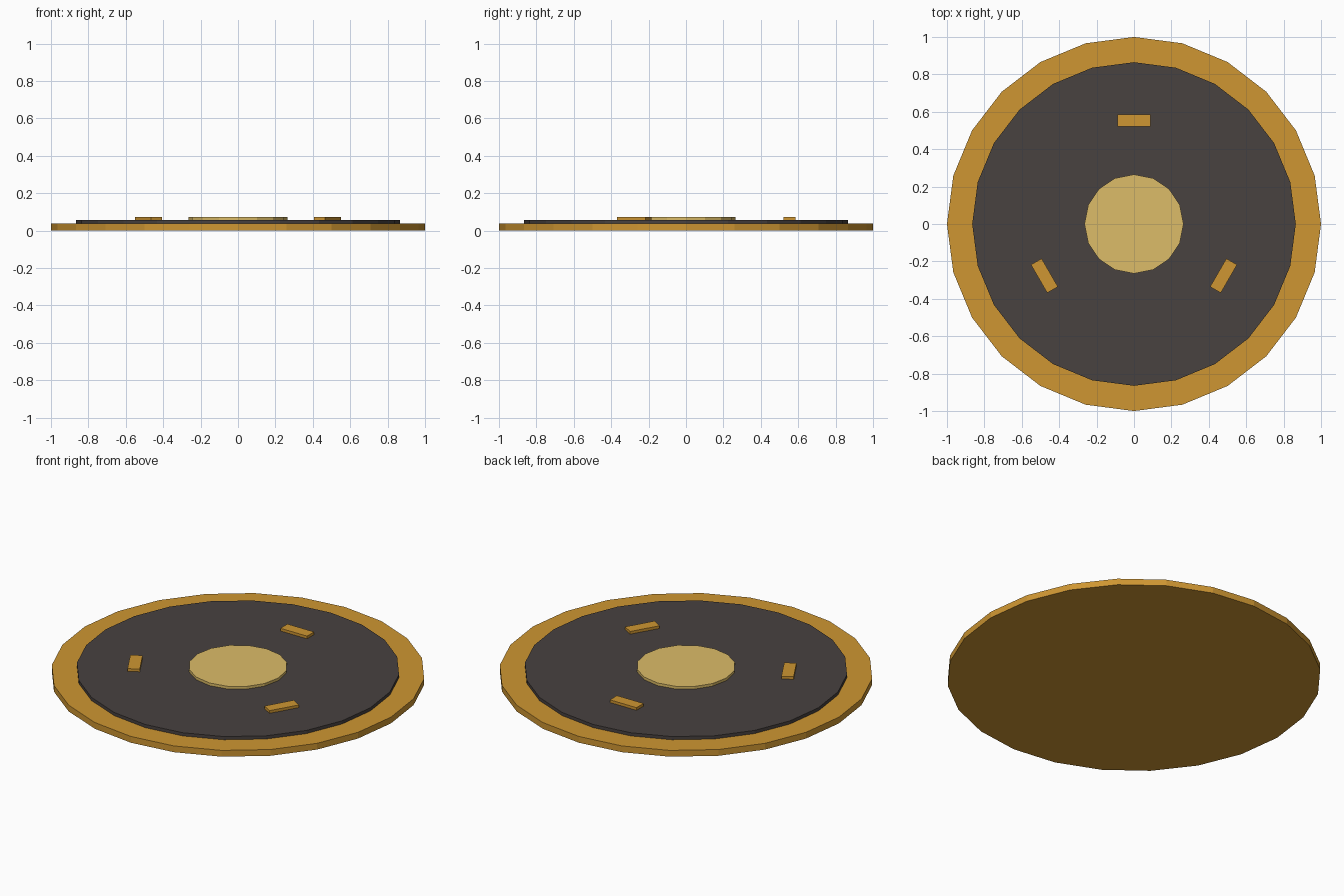
import bpy
import math

if "Cube" in bpy.data.objects:
    bpy.data.objects.remove(bpy.data.objects["Cube"])


def material(name, rgb):
    mat = bpy.data.materials.new(name)
    mat.diffuse_color = (*rgb, 1.0)
    mat.use_nodes = True
    mat.node_tree.nodes["Principled BSDF"].inputs["Base Color"].default_value = mat.diffuse_color
    return mat


def disc(name, radius, z0, z1, sides, mat):
    bpy.ops.mesh.primitive_cylinder_add(
        vertices=sides, radius=radius, depth=z1 - z0, location=(0, 0, (z0 + z1) / 2))
    ob = bpy.context.object
    ob.name = name
    ob.data.materials.append(mat)
    return ob


amber = material("amber", (0.62, 0.305, 0.032))
charcoal = material("charcoal", (0.065, 0.054, 0.051))
pale_gold = material("pale_gold", (0.716, 0.503, 0.138))

BASE_TOP, FACE_TOP, RAISED_TOP = 0.037, 0.056, 0.072

# Stacked discs: rim base, dark face, central boss
disc("base_disc", 1.0, 0.0, BASE_TOP, 24, amber)
disc("dark_face", 0.865, BASE_TOP, FACE_TOP, 24, charcoal)
disc("centre_boss", 0.265, FACE_TOP, RAISED_TOP, 16, pale_gold)

# Three raised bars, set tangentially around the boss
for i in range(3):
    angle = math.radians(90 + 120 * i)
    bpy.ops.mesh.primitive_cube_add(
        size=1,
        location=(0.553 * math.cos(angle), 0.553 * math.sin(angle),
                  (FACE_TOP + RAISED_TOP) / 2),
        rotation=(0, 0, angle))
    bar = bpy.context.object
    bar.name = f"marker_bar_{i + 1}"
    bar.scale = (0.066, 0.174, RAISED_TOP - FACE_TOP)
    bar.data.materials.append(amber)
